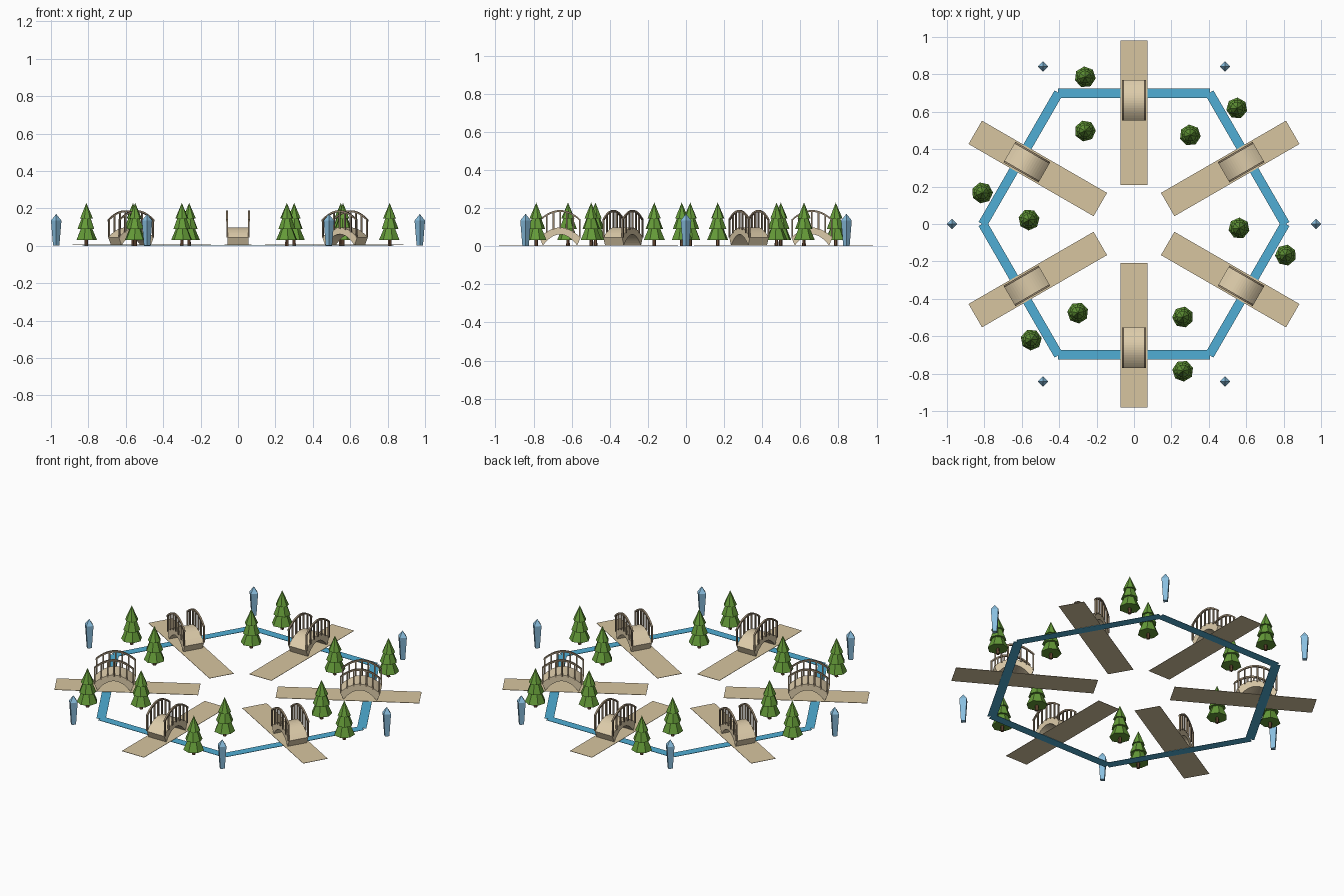
import bpy, bmesh
from math import sin, cos, pi, radians
from mathutils import Matrix, Vector

if "Cube" in bpy.data.objects:
    bpy.data.objects.remove(bpy.data.objects["Cube"])


def mat(name, r, g, b):
    m = bpy.data.materials.new(name)
    m.diffuse_color = (r, g, b, 1)
    m.use_nodes = True
    m.node_tree.nodes["Principled BSDF"].inputs["Base Color"].default_value = m.diffuse_color
    return m


WATER = mat("water", 0.08, 0.42, 0.66)
SAND = mat("sand", 0.68, 0.56, 0.35)
STONE = mat("stone", 0.72, 0.60, 0.40)
WOOD = mat("rail_wood", 0.30, 0.23, 0.15)
BARK = mat("bark", 0.16, 0.08, 0.04)
LEAF = mat("leaf", 0.13, 0.33, 0.04)
ICE = mat("crystal", 0.25, 0.52, 0.74)


def add_box(bm, size, centre):
    bmesh.ops.create_cube(bm, size=1, matrix=Matrix.Translation(centre) @ Matrix.Diagonal((*size, 1)))


def add_cone(bm, sides, r1, r2, z1, z2, turn=0):
    m = Matrix.Translation((0, 0, (z1 + z2) / 2)) @ Matrix.Rotation(turn, 4, 'Z')
    bmesh.ops.create_cone(bm, cap_ends=True, segments=sides, radius1=r1, radius2=r2, depth=z2 - z1, matrix=m)


def add_strip(bm, sections):
    # skin a row of four-cornered cross-sections and cap both ends
    rings = [[bm.verts.new(p) for p in s] for s in sections]
    for a, b in zip(rings, rings[1:]):
        for i in range(4):
            j = (i + 1) % 4
            bm.faces.new((a[i], a[j], b[j], b[i]))
    bm.faces.new(rings[0])
    bm.faces.new(rings[-1])


def mesh_from(name, build, material):
    bm = bmesh.new()
    build(bm)
    bmesh.ops.recalc_face_normals(bm, faces=bm.faces)
    me = bpy.data.meshes.new(name)
    bm.to_mesh(me)
    bm.free()
    me.materials.append(material)
    return me


def ring(me, radius, angle, turn=True):
    # six copies about the centre, local +x pointing outwards
    for k in range(6):
        a = radians(angle + 60 * k)
        ob = bpy.data.objects.new(f"{me.name}_{k + 1}", me)
        ob.location = (radius * cos(a), radius * sin(a), 0)
        ob.rotation_euler.z = a if turn else 0
        bpy.context.collection.objects.link(ob)


HALF = 0.108   # half bridge length
N = 16


def arc(x, end, crown, half=HALF):
    return end + (crown - end) * (1 - (x / half) ** 2)


def deck(bm):
    secs = []
    for i in range(N + 1):
        t = -1 + 2 * i / N
        xt, xb = t * HALF, t * 0.09
        zt, zb = arc(xt, 0.045, 0.098), arc(xb, 0.004, 0.062, 0.09)
        secs.append([(xt, -0.057, zt), (xt, 0.057, zt), (xb, 0.057, zb), (xb, -0.057, zb)])
    add_strip(bm, secs)


def handrails(bm):
    for side in (-0.058, 0.058):
        secs = []
        for i in range(N + 1):
            x = HALF * (-1 + 2 * i / N)
            z = arc(x, 0.14, 0.19)
            y0, y1 = side - 0.005, side + 0.005
            secs.append([(x, y0, z), (x, y1, z), (x, y1, z - 0.01), (x, y0, z - 0.01)])
        add_strip(bm, secs)


def balusters(bm):
    for side in (-0.058, 0.058):
        for i in range(7):
            x = -0.103 + 0.206 * i / 6
            z0, z1 = arc(x, 0.04, 0.09), arc(x, 0.135, 0.185)
            add_box(bm, (0.008, 0.008, z1 - z0), (x, side, (z0 + z1) / 2))


def foliage(bm):
    for i, (r1, r2, z1, z2) in enumerate(((0.057, 0.026, 0.032, 0.105),
                                          (0.047, 0.020, 0.090, 0.160),
                                          (0.036, 0.0, 0.145, 0.229))):
        add_cone(bm, 7, r1, r2, z1, z2, 0.4 * i)


def crystal(bm):
    add_cone(bm, 4, 0.017, 0.028, 0.002, 0.135)
    bmesh.ops.delete(bm, geom=[f for f in bm.faces if f.calc_center_median().z > 0.13], context='FACES_ONLY')
    top = [v for v in bm.verts if v.co.z > 0.13]
    tip = bm.verts.new((0, 0, 0.170))
    for e in [e for e in bm.edges if all(v in top for v in e.verts)]:
        bm.faces.new((*e.verts, tip))


# stream and paths
ring(mesh_from("stream", lambda bm: add_box(bm, (0.05, 0.812, 0.002), (0, 0, 0.001)), WATER), 0.70, 30)
ring(mesh_from("path", lambda bm: add_box(bm, (0.772, 0.144, 0.002), (0, 0, 0.005)), SAND), 0.594, 30)

# bridges
for part, build, material in (("bridge_deck", deck, STONE), ("bridge_handrails", handrails, WOOD),
                              ("bridge_balusters", balusters, WOOD)):
    ring(mesh_from(part, build, material), 0.661, 30)

# trees, outer and inner rings
trunk = mesh_from("tree_trunk", lambda bm: add_cone(bm, 6, 0.010, 0.008, 0, 0.05), BARK)
leaves = mesh_from("tree_foliage", foliage, LEAF)
for radius, angle in ((0.828, -11.6), (0.562, -2.3)):
    ring(trunk, radius, angle)
    ring(leaves, radius, angle)

# crystals beyond the corners
ring(mesh_from("crystal", crystal, ICE), 0.972, 0, turn=False)
